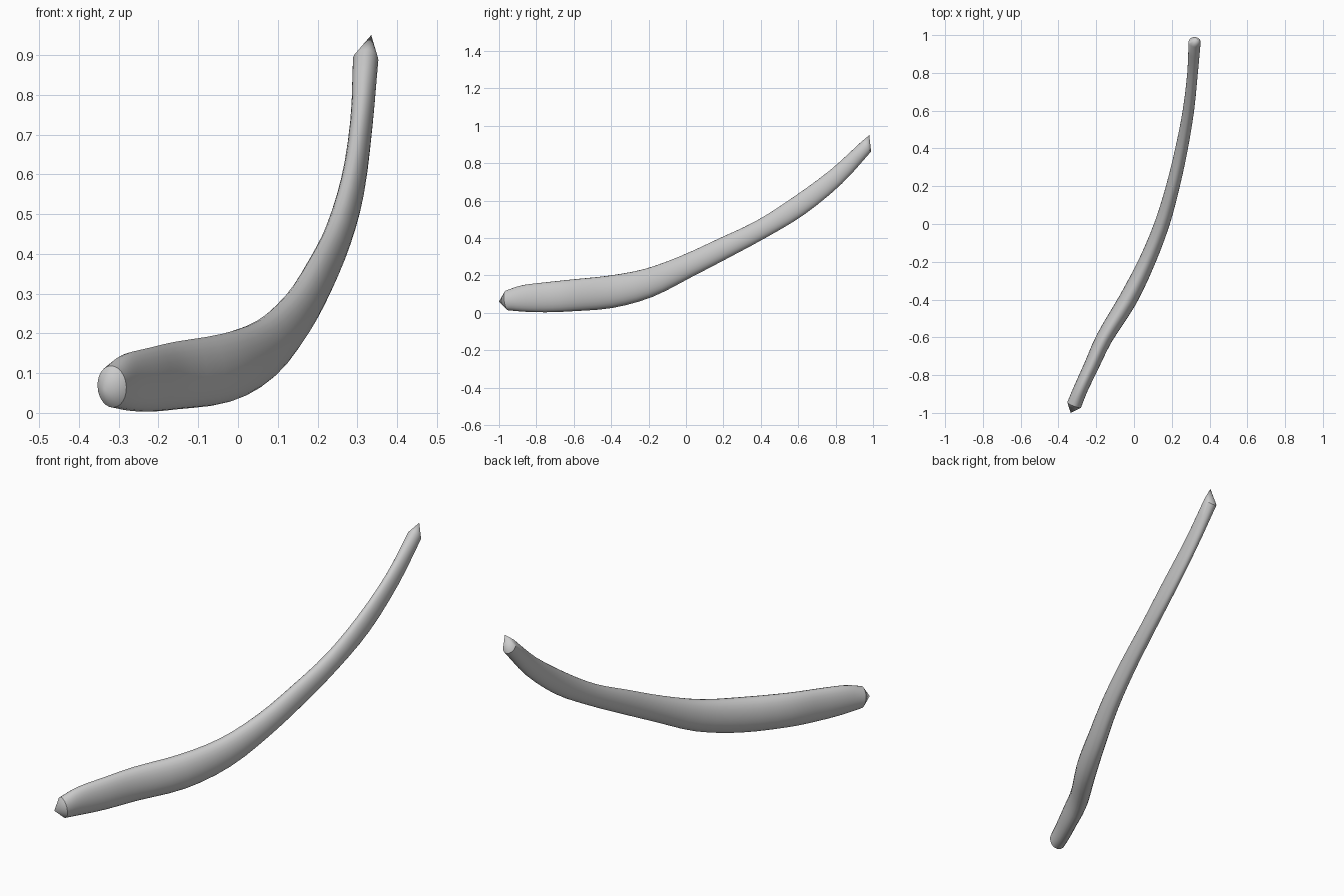
import bpy, bmesh, math
from mathutils import Vector

if "Cube" in bpy.data.objects:
    bpy.data.objects.remove(bpy.data.objects["Cube"])

SIDES, STEPS = 24, 3

# stations along the shaft: centre x, y, z, half width, half height
stations = [
    (-0.317, -0.958, 0.066, 0.039, 0.053),
    (-0.281, -0.87, 0.077, 0.038, 0.071),
    (-0.225, -0.75, 0.083, 0.040, 0.080),
    (-0.155, -0.60, 0.094, 0.044, 0.085),
    (-0.032, -0.40, 0.113, 0.049, 0.087),
    (0.068, -0.20, 0.160, 0.044, 0.078),
    (0.148, 0.00, 0.247, 0.040, 0.064),
    (0.206, 0.20, 0.345, 0.036, 0.058),
    (0.252, 0.40, 0.446, 0.033, 0.052),
    (0.288, 0.60, 0.570, 0.030, 0.055),
    (0.310, 0.80, 0.725, 0.028, 0.048),
    (0.321, 0.963, 0.888, 0.032, 0.037),
]
TIP_FRONT = Vector((-0.335, -1.0, 0.06))
TIP_BACK = Vector((0.335, 0.98, 0.95))


def smooth_path(pts):
    """Catmull-Rom interpolation of the stations."""
    p = [Vector(q) for q in pts]
    p = [2 * p[0] - p[1]] + p + [2 * p[-1] - p[-2]]
    out = []
    for i in range(1, len(p) - 2):
        a, b, c, d = p[i - 1:i + 3]
        for k in range(STEPS):
            t = k / STEPS
            out.append(0.5 * (2 * b + (c - a) * t + (2 * a - 5 * b + 4 * c - d) * t * t
                              + (3 * b - a - 3 * c + d) * t ** 3))
    return out + [p[-2]]


# oval rings square to the path, joined into a tube
path = smooth_path(stations)
centres = [Vector(q[:3]) for q in path]
bm = bmesh.new()
rings = []
for i, q in enumerate(path):
    tangent = (centres[min(i + 1, len(path) - 1)] - centres[max(i - 1, 0)]).normalized()
    side = tangent.cross(Vector((0, 0, 1))).normalized()
    up = side.cross(tangent)
    rings.append([bm.verts.new(centres[i] + side * q[3] * math.cos(a) + up * q[4] * math.sin(a))
                  for a in (2 * math.pi * k / SIDES for k in range(SIDES))])
for r, s in zip(rings, rings[1:]):
    for k in range(SIDES):
        n = (k + 1) % SIDES
        bm.faces.new((r[k], r[n], s[n], s[k]))

# pointed ends
for ring, tip in ((rings[0], TIP_FRONT), (rings[-1], TIP_BACK)):
    v = bm.verts.new(tip)
    for k in range(SIDES):
        bm.faces.new((ring[k], ring[(k + 1) % SIDES], v))
bmesh.ops.recalc_face_normals(bm, faces=bm.faces)

mesh = bpy.data.meshes.new("curved_stick")
bm.to_mesh(mesh)
bm.free()
stick = bpy.data.objects.new("curved_stick", mesh)
bpy.context.collection.objects.link(stick)
grey = bpy.data.materials.new("light_grey")
grey.diffuse_color = (0.6, 0.6, 0.6, 1)
grey.use_nodes = True
grey.node_tree.nodes["Principled BSDF"].inputs["Base Color"].default_value = grey.diffuse_color
mesh.materials.append(grey)

bpy.context.view_layer.objects.active = stick
stick.select_set(True)
bpy.ops.object.shade_smooth_by_angle(angle=math.radians(30))
